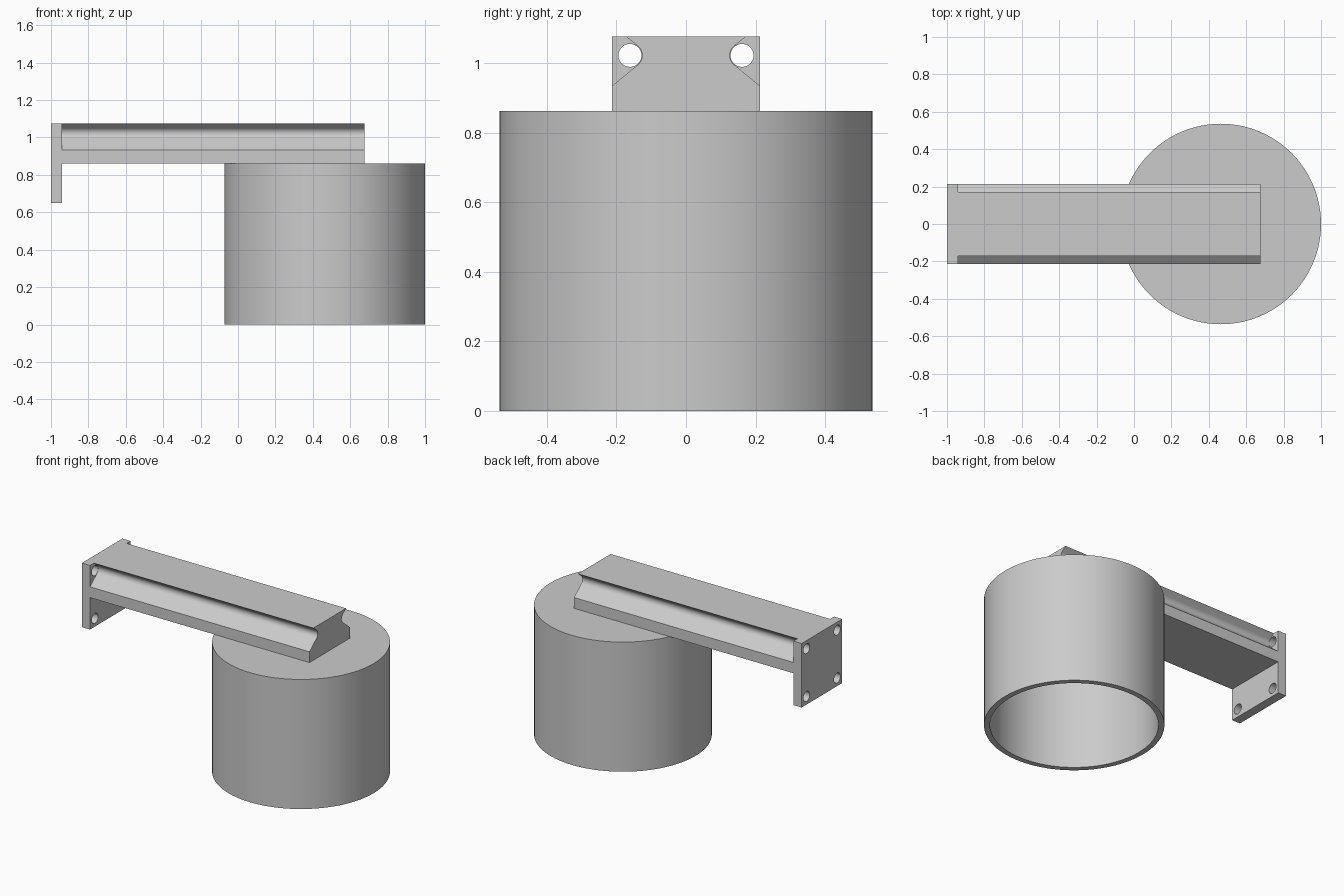
import bpy, bmesh
from math import sin, cos, pi, radians

cube = bpy.data.objects.get("Cube")
if cube:
    bpy.data.objects.remove(cube, do_unlink=True)

# One plain grey for everything
GREY = (0.6, 0.6, 0.6, 1)
grey = bpy.data.materials.new("plain grey")
grey.use_nodes = True
grey.diffuse_color = GREY
grey.node_tree.nodes["Principled BSDF"].inputs["Base Color"].default_value = GREY

HALF_W, TOP, DECK = 0.213, 1.076, 0.862
PLATE_X, PLATE_LOW = -0.94, 0.65
HOLE_Y, HOLE_Z, HOLE_R = 0.161, 1.022, 0.033


def make(name, bm):
    """Turn a bmesh into a named, smooth-by-angle grey object."""
    bmesh.ops.recalc_face_normals(bm, faces=bm.faces)
    mesh = bpy.data.meshes.new(name)
    bm.to_mesh(mesh)
    bm.free()
    mesh.materials.append(grey)
    obj = bpy.data.objects.new(name, mesh)
    bpy.context.collection.objects.link(obj)
    return obj


def smooth(obj):
    bpy.ops.object.select_all(action='DESELECT')
    obj.select_set(True)
    bpy.context.view_layer.objects.active = obj
    bpy.ops.object.shade_smooth_by_angle(angle=radians(30))


def extrude_x(name, section, x0, x1):
    """Extrude a (y, z) outline from x0 to x1."""
    bm = bmesh.new()
    face = bm.faces.new([bm.verts.new((x0, y, z)) for y, z in section])
    out = bmesh.ops.extrude_face_region(bm, geom=[face], use_keep_orig=True)
    moved = [v for v in out["geom"] if isinstance(v, bmesh.types.BMVert)]
    bmesh.ops.translate(bm, verts=moved, vec=(x1 - x0, 0, 0))
    return make(name, bm)


# Hollow cup, open underneath: lathe its wall section
CUP_X, R, WALL, SIDES = 0.464, 0.536, 0.035, 96
bm = bmesh.new()
wall = [(0, DECK), (R, DECK), (R, 0), (R - WALL, 0),
        (R - WALL, DECK - WALL), (0, DECK - WALL)]
verts = [bm.verts.new((CUP_X + r, 0, z)) for r, z in wall]
edges = [bm.edges.new(pair) for pair in zip(verts, verts[1:])]
bmesh.ops.spin(bm, geom=verts + edges, cent=(CUP_X, 0, 0), axis=(0, 0, 1),
               angle=2 * pi, steps=SIDES, use_merge=True)
bmesh.ops.remove_doubles(bm, verts=bm.verts, dist=0.0005)
smooth(make("cup", bm))

# Arm with a rounded screw groove along each upper side
GROOVE_R, STEPS = 0.035, 14
arc = [radians(231 - 100 * i / STEPS) for i in range(STEPS + 1)]
side = [(HALF_W, DECK), (HALF_W, 0.934)]
side += [(HOLE_Y + GROOVE_R * cos(a), HOLE_Z + GROOVE_R * sin(a)) for a in arc]
side += [(0.172, TOP)]
section = side + [(-y, z) for y, z in reversed(side)]
smooth(extrude_x("arm", section, PLATE_X, 0.675))

# Mounting plate with four screw holes
plate = extrude_x("mounting_plate",
                  [(-HALF_W, PLATE_LOW), (HALF_W, PLATE_LOW),
                   (HALF_W, TOP), (-HALF_W, TOP)], -1, PLATE_X)
low_z = PLATE_LOW + TOP - HOLE_Z
turn = [2 * pi * i / 32 for i in range(32)]
for y in (-HOLE_Y, HOLE_Y):
    for z in (low_z, HOLE_Z):
        ring = [(y + HOLE_R * cos(a), z + HOLE_R * sin(a)) for a in turn]
        cutter = extrude_x("hole_cutter", ring, -1.1, PLATE_X + 0.1)
        cutter.hide_render = True
        mod = plate.modifiers.new("hole", 'BOOLEAN')
        mod.operation, mod.solver, mod.object = 'DIFFERENCE', 'EXACT', cutter
        bpy.context.view_layer.objects.active = plate
        bpy.ops.object.modifier_apply(modifier=mod.name)
        bpy.data.objects.remove(cutter, do_unlink=True)
smooth(plate)
